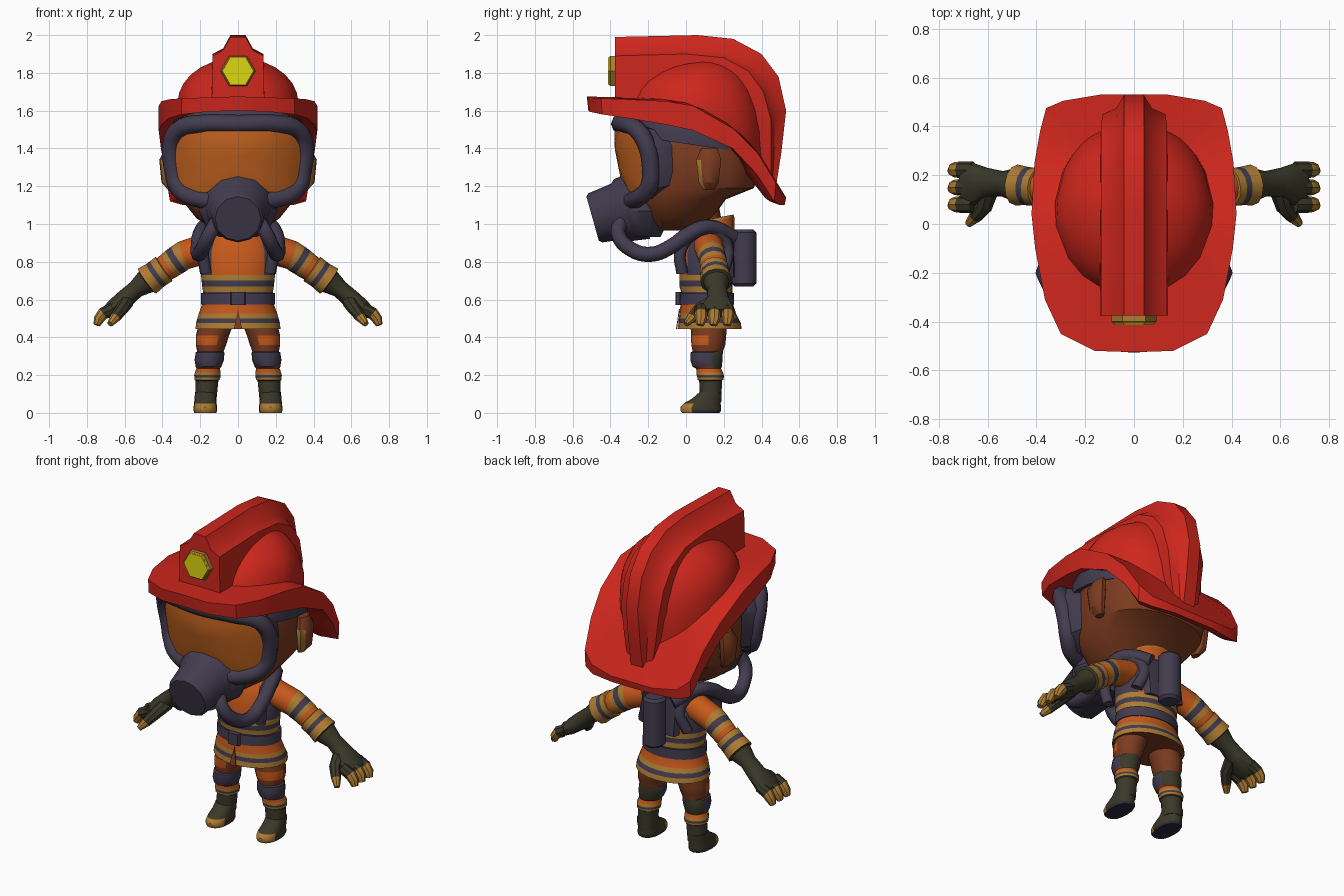
import bpy, bmesh
from math import sin, cos, pi, atan2, copysign
from mathutils import Vector

cube = bpy.data.objects.get("Cube")
if cube:
    bpy.data.objects.remove(cube)

COLOURS = {
    "red": (.62, .02, .012), "slate": (.055, .045, .078), "olive": (.043, .04, .022),
    "tan": (.42, .2, .032), "orange": (.57, .1, .011), "visor": (.52, .118, .013),
    "brown": (.2, .043, .014), "yellow": (.74, .68, .005), "sole": (.027, .022, .042)}
MATS = {}
for key, rgb in COLOURS.items():
    m = bpy.data.materials.new(key)
    m.use_nodes = True
    m.diffuse_color = (*rgb, 1)
    m.node_tree.nodes["Principled BSDF"].inputs["Base Color"].default_value = (*rgb, 1)
    MATS[key] = m


def slot(obj, key):
    names = [m.name for m in obj.data.materials]
    if MATS[key].name not in names:
        obj.data.materials.append(MATS[key])
        names.append(MATS[key].name)
    return names.index(MATS[key].name)


def paint(obj, key, rule):
    i = slot(obj, key)
    for p in obj.data.polygons:
        if rule(p.center):
            p.material_index = i


def skin(name, rows, mats, caps=True):
    """Join closed rows of points; one colour per band."""
    n = len(rows[0])
    if isinstance(mats, str):
        mats = [mats] * (len(rows) - 1)
    faces = [(r*n + i, r*n + (i+1) % n, (r+1)*n + (i+1) % n, (r+1)*n + i)
             for r in range(len(rows) - 1) for i in range(n)]
    keys = [mats[r] for r in range(len(rows) - 1) for i in range(n)]
    if caps:
        faces += [tuple(range(n)), tuple(range((len(rows)-1)*n, len(rows)*n))]
        keys += [mats[0], mats[-1]]
    me = bpy.data.meshes.new(name)
    me.from_pydata([tuple(p) for row in rows for p in row], [], faces)
    obj = bpy.data.objects.new(name, me)
    bpy.context.collection.objects.link(obj)
    for p, k in zip(me.polygons, keys):
        p.material_index = slot(obj, k)
    bm = bmesh.new()
    bm.from_mesh(me)
    bmesh.ops.remove_doubles(bm, verts=bm.verts, dist=.0005)
    bmesh.ops.recalc_face_normals(bm, faces=bm.faces)
    bm.to_mesh(me)
    bm.free()
    return obj


def ring(c, rx, ry, normal=(0, 0, 1), n=16, e=1):
    d = Vector(normal).normalized()
    u = (Vector((0, 1, 0)) - d * d.y).normalized()
    v = d.cross(u)
    f = lambda t: copysign(abs(t) ** e, t)
    return [Vector(c) + v*rx*f(cos(2*pi*i/n)) + u*ry*f(sin(2*pi*i/n)) for i in range(n)]


def loft(name, rings, mats, n=16, e=1, tilt=0):
    """Upright stack of (z, x, y, rx, ry)."""
    return skin(name, [ring((x, y, z), a, b, (0, tilt, 1), n, e) for z, x, y, a, b in rings], mats)


def limb(name, pts, mats, s=1, n=12):
    """Rings of (x, y, z, thickness, width) along a bent path."""
    c = [Vector((s*p[0], p[1], p[2])) for p in pts]
    return skin(name, [ring(c[i], p[3], p[4], c[min(i+1, len(c)-1)] - c[max(i-1, 0)], n)
                       for i, p in enumerate(pts)], mats)


def tube(name, pts, radius, key, s=1, closed=False):
    cu = bpy.data.curves.new(name, 'CURVE')
    cu.dimensions = '3D'
    cu.bevel_depth, cu.bevel_resolution, cu.resolution_u = radius, 2, 4
    cu.use_fill_caps = True
    sp = cu.splines.new('BEZIER')
    sp.bezier_points.add(len(pts) - 1)
    sp.use_cyclic_u = closed
    for b, p in zip(sp.bezier_points, pts):
        b.co = (s*p[0], p[1], p[2])
        b.handle_left_type = b.handle_right_type = 'AUTO'
    cu.materials.append(MATS[key])
    bpy.context.collection.objects.link(bpy.data.objects.new(name, cu))


def mirror_loop(half):
    return half + [(-x, *r) for x, *r in half[-2:0:-1]]


# Helmet: brim outline (x, y, top z, bottom z), dome grown from it
brim = [(0, -.525, 1.675, 1.6), (.16, -.52, 1.67, 1.595), (.3, -.45, 1.665, 1.58),
        (.365, -.31, 1.66, 1.56), (.405, -.1, 1.65, 1.525), (.42, .04, 1.625, 1.495),
        (.408, .25, 1.505, 1.4), (.385, .38, 1.375, 1.265), (.36, .475, 1.22, 1.12),
        (.29, .505, 1.16, 1.1), (.14, .53, 1.14, 1.1), (0, .53, 1.14, 1.1)]


def brim_z(y):
    for a, b in zip(brim, brim[1:]):
        if a[1] <= y <= b[1]:
            return a[2] + (b[2] - a[2]) * (y - a[1]) / max(b[1] - a[1], .001)
    return brim[-1][2]


loop = mirror_loop(brim)
rows = [[(0, .06, 1.6)] * len(loop),
        [(x*.87, .03 + (y-.03)*.87, b + .02) for x, y, t, b in loop],
        [(x, y*.985, b) for x, y, t, b in loop],
        [(x, y, t) for x, y, t, b in loop]]
for k in range(8):
    phi = k * pi / 14
    row = []
    for x, y, t, b in loop:
        a = atan2(y / .53, x / .42)
        by = .06 + .355 * sin(a)
        z = brim_z(by) + .01
        row.append((.325*cos(a)*cos(phi), .06 + .355*sin(a)*cos(phi) + .06*sin(phi), z + (1.88 - z)*sin(phi)))
    rows.append(row)
skin("helmet_shell", rows, "red", False)

# Helmet crest: ridge section carried back over the dome, narrowing at the nape
outer = [(-.375, 1.99), (.06, 2.0), (.25, 1.98), (.4, 1.9), (.49, 1.78), (.53, 1.6), (.505, 1.38), (.48, 1.22)]
inner = [(-.375, 1.89), (0, 1.9), (.2, 1.88), (.33, 1.81), (.41, 1.7), (.45, 1.55), (.45, 1.38), (.45, 1.22)]
taper = [1, 1, 1, 1, 1, .95, .8, .6]
rows = []
for i, ((oy, oz), (iy, iz), w) in enumerate(zip(outer, inner, taper)):
    by, bz = (-.375, 1.63) if i == 0 else (iy + (.05-iy)*.4, iz + (1.5-iz)*.4)
    half = [(.14*w, by, bz), (.135*w, iy, iz)]
    half += [(x, iy + (oy-iy)*t, iz + (oz-iz)*t) for x, t in ((.078*w, .3), (.04, 1))]
    rows.append(half + [(-x, y, z) for x, y, z in half[::-1]])
skin("helmet_crest", rows, "red")


# Hexagonal badge
def hexagon(r, y):
    return [(r*cos(i*pi/3), y, 1.81 + r*sin(i*pi/3)) for i in range(6)]


skin("badge_rim", [hexagon(.093, -.36), hexagon(.093, -.4), hexagon(.085, -.408)], "tan")
skin("badge_face", [hexagon(.085, -.405), hexagon(.082, -.413)], "yellow")

# Head, ears and neck
loft("head", [(.965, 0, -.07, .12, .1), (1.03, 0, -.04, .22, .18), (1.13, 0, -.02, .3, .23),
              (1.19, 0, .05, .33, .31), (1.3, 0, .06, .345, .33), (1.42, 0, .055, .345, .31),
              (1.58, 0, .05, .3, .27), (1.7, 0, .05, .15, .14)], "brown", 24, .8)
loft("neck", [(.9, 0, .12, .1, .09), (1.12, 0, .08, .1, .09)], "brown")
loft("head_strap", [(1.42, 0, .03, .362, .32), (1.48, 0, .03, .365, .32), (1.56, 0, .03, .335, .28)],
     "slate", 24, .8, .15)
for side, s in (("left", 1), ("right", -1)):
    ear = loft(side + "_ear", [(1.18, s*.35, .12, .02, .03), (1.22, s*.37, .12, .035, .055),
               (1.34, s*.375, .12, .042, .07), (1.4, s*.36, .125, .025, .045)], "brown", 10)
    paint(ear, "tan", lambda c: c.y < .095 and 1.2 < c.z < 1.37)

# Breathing mask: frame, curved visor, shell, chin cup and filter
frame = mirror_loop([(0, -.35, 1.53), (.2, -.325, 1.53), (.315, -.26, 1.5), (.352, -.21, 1.42),
                     (.342, -.185, 1.28), (.32, -.195, 1.2), (.24, -.25, 1.14), (0, -.31, 1.13)])


def visor_point(x, z):
    return (x, -.378 + .145 * (abs(x) / .34) ** 2.5 + .2 * max(0, 1.4 - z), z)


tube("mask_frame", frame, .048, "slate", closed=True)
skin("mask_visor", [[visor_point(x*k, 1.35 + (z-1.35)*k) for x, y, z in frame]
                    for k in (1, .9, .75, .5, .25, .01)], "visor")
skin("mask_shell", [[(x*k, y + d, 1.35 + (z-1.35)*k) for x, y, z in frame]
                    for k, d in ((1.05, 0), (1.04, .06), (.92, .14))], "slate", False)
loft("chin_cup", [(.93, 0, -.22, .1, .085), (.98, 0, -.23, .17, .12), (1.07, 0, -.24, .21, .14),
                  (1.16, 0, -.26, .18, .12), (1.23, 0, -.29, .1, .08)], "slate")
axis = Vector((0, -.96, -.27))
skin("filter", [ring(Vector((0, -.24, 1.1)) + axis*d, r, r, axis, 12)
                for d, r in ((0, .185), (.1, .17), (.12, .152), (.25, .135), (.265, .122))], "slate")

# Jacket with reflective bands, harness sides, belt and collar
jacket = loft("jacket", [(.445, 0, .125, .225, .17), (.475, 0, .125, .222, .165), (.5, 0, .12, .215, .158),
                         (.525, 0, .115, .208, .15), (.58, 0, .11, .188, .138), (.64, 0, .11, .185, .135),
                         (.67, 0, .105, .19, .14), (.7, 0, .105, .193, .14), (.73, 0, .105, .196, .14),
                         (.85, 0, .105, .2, .138), (.93, 0, .12, .17, .12), (.99, 0, .13, .11, .09)],
              ["tan", "slate", "tan", "orange", "slate", "tan", "slate", "tan", "orange", "orange", "orange"], 24)
paint(jacket, "slate", lambda c: .73 < c.z < .93 and abs(c.x) > .14)
paint(jacket, "brown", lambda c: c.z < .447)
loft("belt", [(.575, 0, .11, .195, .145), (.635, 0, .11, .195, .143)], "slate", 24)
loft("buckle", [(.57, 0, -.035, .04, .02), (.64, 0, -.035, .04, .02)], "slate", 8, .5)
skin("jacket_split", [[(-.022, y, .443), (.022, y, .443), (0, y + .016, .55)] for y in (-.053, -.048)], "brown")
loft("collar", [(.93, 0, .14, .15, .12), (1.015, 0, .15, .138, .108), (1.03, 0, .15, .13, .103)],
     ["orange", "tan"], 16, 1, -.2)

# Air tank and back plate
loft("back_plate", [(.72, 0, .22, .11, .04), (.95, 0, .21, .13, .045)], "slate", 8, .6)
loft("air_tank", [(.67, 0, .308, .05, .05), (.685, 0, .308, .065, .065), (.955, 0, .308, .065, .065),
                  (.97, 0, .308, .05, .05)], "slate")

for side, s in (("left", 1), ("right", -1)):
    # Air hose and shoulder strap
    tube(side + "_hose", [(.1, -.33, 1.03), (.15, -.36, .95), (.19, -.29, .865), (.21, -.18, .84),
                          (.21, -.08, .88), (.2, .02, .95), (.17, .12, .985), (.08, .25, .93)], .04, "slate", s)
    tube(side + "_shoulder_strap", [(.17, -.02, .74), (.185, -.03, .85), (.17, .03, .94),
                                    (.15, .14, .965), (.11, .22, .88), (.15, .2, .75)], .032, "slate", s)
    # Arm: striped sleeve, flared cuff and glove
    limb(side + "_arm", [(.14, .12, .88, .08, .08), (.285, .135, .835, .077, .075), (.31, .14, .818, .076, .075),
                         (.34, .145, .798, .074, .073), (.365, .148, .78, .072, .072), (.39, .15, .763, .068, .07),
                         (.392, .15, .762, .078, .078), (.42, .153, .742, .076, .078), (.442, .156, .726, .076, .079),
                         (.482, .16, .697, .082, .084), (.486, .16, .694, .066, .07), (.54, .165, .655, .047, .052),
                         (.6, .17, .602, .05, .06), (.66, .165, .555, .045, .088), (.7, .16, .528, .03, .085)],
         ["orange", "tan", "slate", "tan", "orange", "tan", "tan", "slate", "tan"] + ["olive"] * 5, s)
    for i, y in enumerate((.222, .15, .08)):
        limb(f"{side}_finger_{i + 1}", [(.66, y, .553, .032, .035), (.714, y, .526, .033, .034),
                                        (.737, y, .495, .028, .031), (.748, y - .005, .465, .018, .02)],
             ["olive", "tan", "tan"], s, 8)
    limb(side + "_thumb", [(.59, .15, .59, .04, .04), (.615, .07, .55, .034, .034), (.65, .03, .505, .028, .028),
                           (.678, .0, .47, .016, .016)], ["olive", "olive", "tan"], s, 8)
    # Leg: trousers, knee pad, cuff bands and boot shaft
    leg = loft(side + "_leg", [(z, s*x, y, a, b) for z, x, y, a, b in (
        (.52, .1, .12, .095, .1), (.41, .135, .12, .088, .093), (.36, .143, .118, .08, .09),
        (.325, .146, .115, .07, .08), (.32, .148, .11, .076, .085), (.28, .152, .108, .078, .085),
        (.245, .156, .112, .068, .078), (.235, .158, .12, .062, .066), (.215, .16, .125, .068, .07),
        (.2, .162, .128, .07, .072), (.188, .162, .13, .069, .07), (.175, .163, .13, .066, .068),
        (.17, .164, .13, .06, .06), (.06, .17, .13, .055, .058))],
        ["brown", "orange", "brown", "slate", "slate", "slate", "brown", "orange", "tan", "slate", "tan",
         "olive", "olive"])
    paint(leg, "brown", lambda c: .36 < c.z < .41 and (c.y > .13 or abs(c.x) < .12))
    paint(leg, "olive", lambda c: .24 < c.z < .324 and c.y > .13)
    # Boot foot with toe cap and sole
    foot = loft(side + "_foot", [(z, s*.173, y, a, b) for z, y, a, b in (
        (0, .078, .058, .1), (.012, .078, .062, .108), (.03, .078, .062, .108), (.05, .085, .06, .098),
        (.075, .11, .057, .078), (.11, .13, .055, .058))], ["sole"] + ["olive"] * 4, 16, .85)
    paint(foot, "tan", lambda c: c.y < .035 and .004 < c.z < .06)

# Smooth shading with sharp creases
bpy.ops.object.select_all(action='DESELECT')
for o in bpy.context.collection.objects:
    if o.type == 'MESH':
        o.select_set(True)
        bpy.context.view_layer.objects.active = o
bpy.ops.object.shade_smooth_by_angle(angle=.6)
